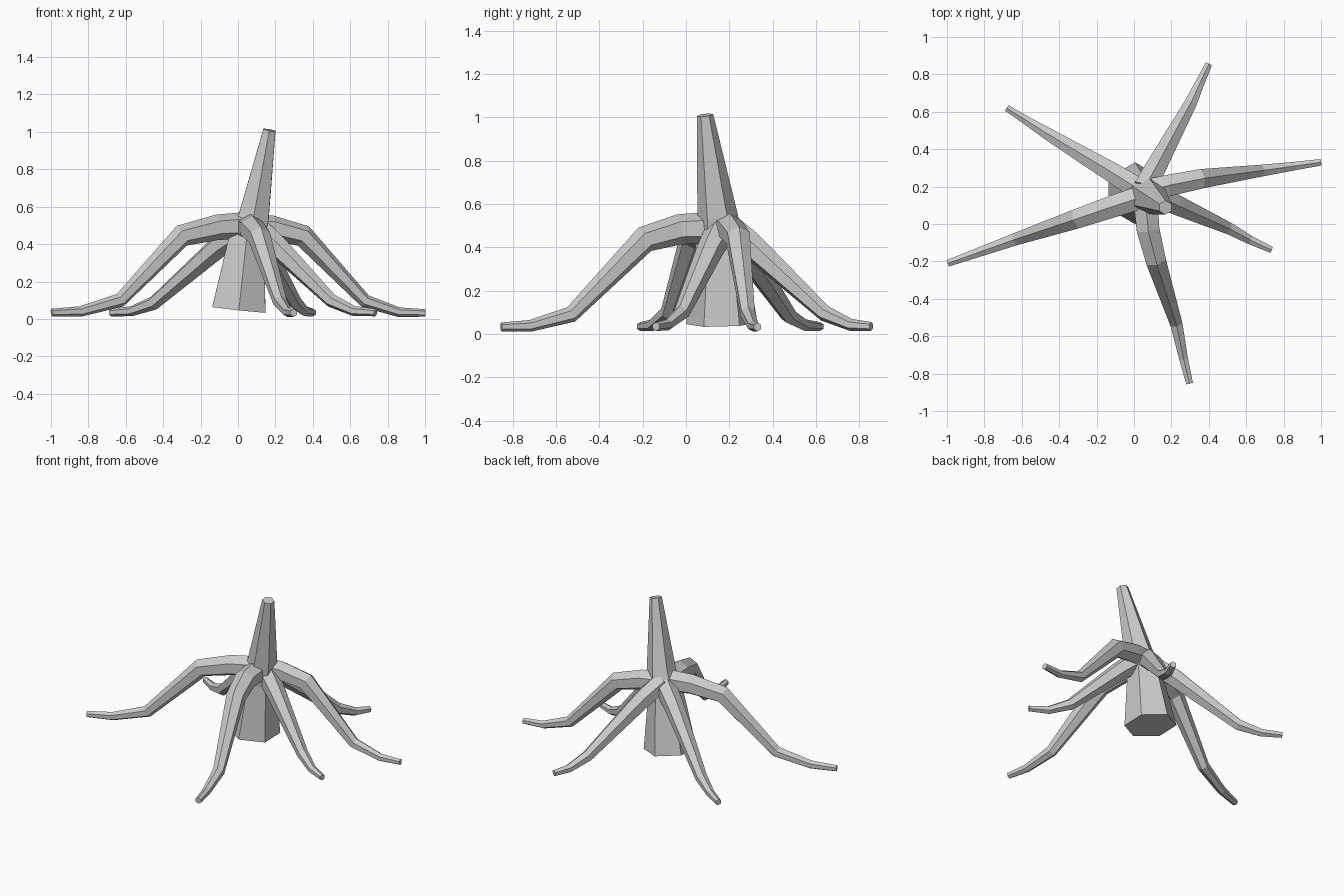
import bpy, bmesh, math
from mathutils import Vector


def tube(name, points, sides=6):
    """Flat-faced tapered tube through (x, y, z, radius), one corner line on top."""
    bm = bmesh.new()
    pos = [Vector(p[:3]) for p in points]
    rings = []
    for i, p in enumerate(points):
        back = (pos[i] - pos[i - 1]).normalized() if i else Vector()
        ahead = (pos[i + 1] - pos[i]).normalized() if i < len(pos) - 1 else Vector()
        t = (back + ahead).normalized()
        ref = Vector((0, 0, 1)) if abs(t.z) < 0.88 else Vector((0, 1, 0))
        up = (ref - t * ref.dot(t)).normalized()
        side = t.cross(up)
        rings.append([bm.verts.new(pos[i] + p[3] * (up * math.cos(a) + side * math.sin(a)))
                      for a in (math.tau * k / sides for k in range(sides))])
    for r0, r1 in zip(rings, rings[1:]):
        for k in range(sides):
            j = (k + 1) % sides
            bm.faces.new((r0[k], r0[j], r1[j], r1[k]))
    bm.faces.new(rings[0])
    bm.faces.new(rings[-1])
    bmesh.ops.recalc_face_normals(bm, faces=bm.faces)
    mesh = bpy.data.meshes.new(name)
    bm.to_mesh(mesh)
    bm.free()
    obj = bpy.data.objects.new(name, mesh)
    bpy.context.collection.objects.link(obj)


# Leaning trunk
tube("trunk", [(0.005, 0.165, 0.05, 0.165), (0.045, 0.155, 0.42, 0.11),
               (0.085, 0.145, 0.55, 0.093), (0.168, 0.088, 1.01, 0.038)])

# High arching roots
tube("root_right", [(0.08, 0.18, 0.49, 0.07), (0.18, 0.205, 0.487, 0.066),
                    (0.35, 0.24, 0.443, 0.06), (0.68, 0.285, 0.095, 0.036),
                    (0.86, 0.31, 0.036, 0.026), (1.0, 0.33, 0.032, 0.02)])
tube("root_left", [(0.06, 0.15, 0.5, 0.073), (-0.11, 0.095, 0.49, 0.068),
                   (-0.3, 0.03, 0.445, 0.06), (-0.63, -0.08, 0.1, 0.038),
                   (-0.84, -0.155, 0.04, 0.028), (-0.995, -0.21, 0.034, 0.021)])
tube("root_front", [(0.06, 0.14, 0.49, 0.075), (0.075, -0.03, 0.483, 0.07),
                    (0.115, -0.19, 0.437, 0.062), (0.225, -0.53, 0.09, 0.038),
                    (0.265, -0.72, 0.037, 0.027), (0.297, -0.853, 0.032, 0.021)])

# Low sloping roots
tube("root_back", [(0.05, 0.18, 0.5, 0.07), (0.115, 0.3, 0.41, 0.063),
                   (0.3, 0.64, 0.095, 0.038), (0.355, 0.76, 0.042, 0.028),
                   (0.4, 0.855, 0.034, 0.021)])
tube("root_back_left", [(0.05, 0.17, 0.49, 0.07), (-0.1, 0.265, 0.39, 0.062),
                        (-0.45, 0.475, 0.085, 0.038), (-0.57, 0.55, 0.041, 0.027),
                        (-0.68, 0.62, 0.034, 0.02)])
tube("root_front_right", [(0.1, 0.16, 0.48, 0.07), (0.21, 0.11, 0.385, 0.062),
                          (0.5, -0.02, 0.097, 0.037), (0.62, -0.085, 0.042, 0.027),
                          (0.735, -0.138, 0.034, 0.02)])
